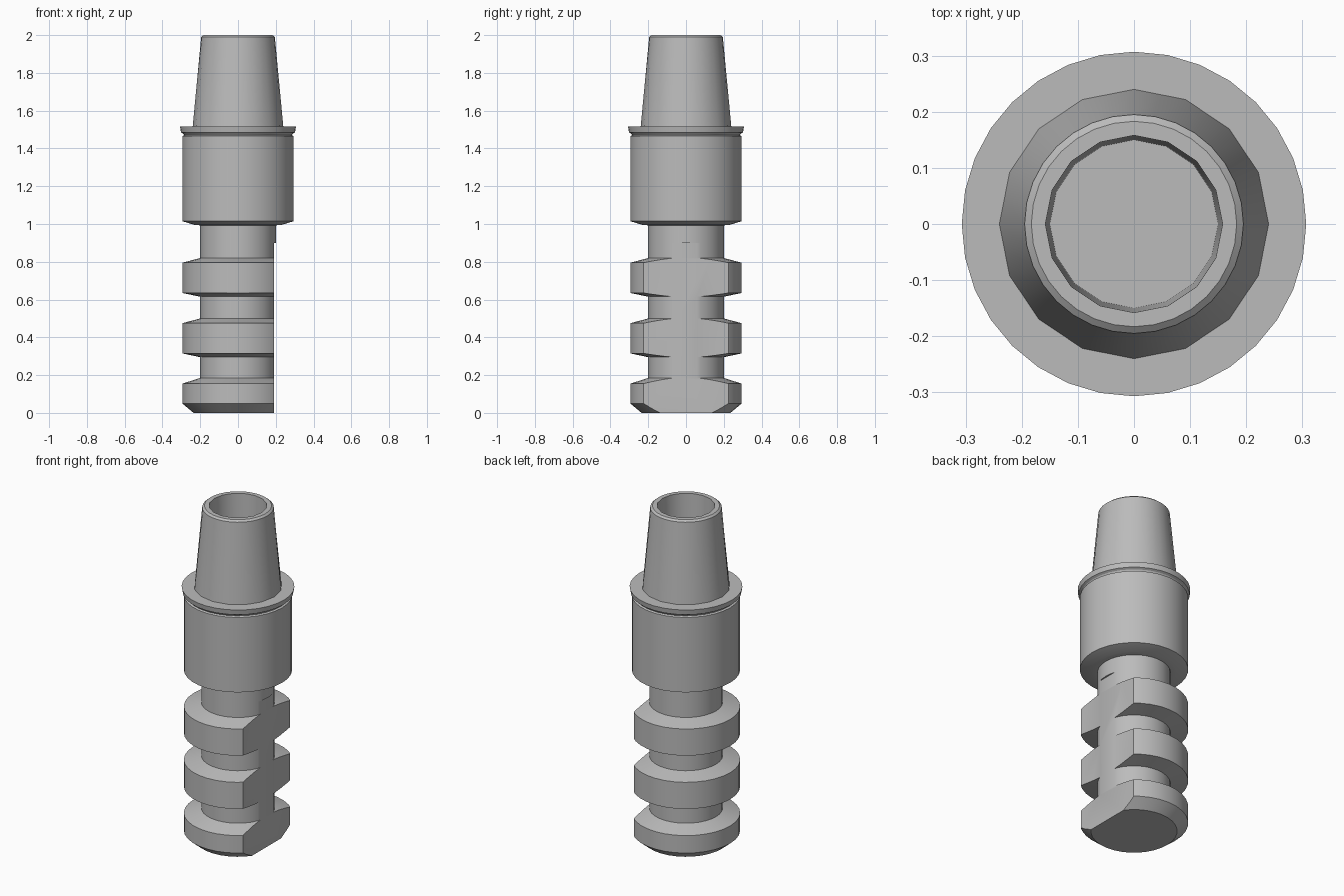
import bpy, bmesh, math

default = bpy.data.objects.get("Cube")
if default:
    bpy.data.objects.remove(default, do_unlink=True)

metal = bpy.data.materials.new("grey_metal")
GREY = (0.5, 0.5, 0.5, 1)
metal.use_nodes = True
metal.diffuse_color = GREY
metal.node_tree.nodes["Principled BSDF"].inputs["Base Color"].default_value = GREY
SIDES = 32


def ring(bm, radius, z, coarse):
    """One lathe ring; a coarse ring lies on a polygon of half as many sides."""
    verts = []
    for i in range(SIDES):
        a = math.tau * i / SIDES
        r = radius * (math.cos(math.tau / SIDES) if coarse and i % 2 else 1)
        verts.append(bm.verts.new((r * math.cos(a), r * math.sin(a), z)))
    return verts


def lathe(name, profile, coarse=(), flat=None):
    """Turn a bottom-to-top profile of (radius, z), optionally cut flat on +x."""
    bm = bmesh.new()
    rings = [ring(bm, r, z, i in coarse) for i, (r, z) in enumerate(profile)]
    for low, high in zip(rings, rings[1:]):
        for i in range(SIDES):
            j = (i + 1) % SIDES
            bm.faces.new((low[i], low[j], high[j], high[i]))
    bm.faces.new(rings[0][::-1])
    bm.faces.new(rings[-1])
    if flat:
        bmesh.ops.bisect_plane(bm, geom=bm.verts[:] + bm.edges[:] + bm.faces[:],
                               plane_co=(flat, 0, 0), plane_no=(1, 0, 0),
                               clear_outer=True)
        bmesh.ops.holes_fill(bm, edges=[e for e in bm.edges if e.is_boundary], sides=0)
    bmesh.ops.recalc_face_normals(bm, faces=bm.faces)
    mesh = bpy.data.meshes.new(name)
    bm.to_mesh(mesh)
    bm.free()
    mesh.materials.append(metal)
    obj = bpy.data.objects.new(name, mesh)
    bpy.context.collection.objects.link(obj)
    bpy.ops.object.select_all(action="DESELECT")
    obj.select_set(True)
    bpy.context.view_layer.objects.active = obj
    bpy.ops.object.shade_smooth_by_angle(angle=math.radians(25))
    return obj


CORE, OUTER = 0.2, 0.295

# Ribbed shank with a flat along its left side
shank = [(0.235, 0), (OUTER, 0.05), (OUTER, 0.155), (CORE, 0.185)]
for z in (0.295, 0.615):
    shank += [(CORE, z), (OUTER, z + 0.02), (OUTER, z + 0.18), (CORE, z + 0.205)]
lathe("ribbed_shank", shank + [(CORE, 0.9)], flat=0.19)

# Plain neck and collar above the flat
lathe("collar", [(CORE, 0.9), (CORE, 0.993), (0.23, 0.995), (OUTER, 1.015),
                 (OUTER, 1.465), (0.285, 1.47)])

# Thin flange
lathe("flange", [(0.285, 1.47), (0.29, 1.478), (0.302, 1.485), (0.307, 1.515)])

# Hollow tapered post
lathe("tapered_post", [(0.24, 1.515), (0.195, 1.99), (0.183, 2.0),
                       (0.158, 2.0), (0.15, 1.6)], coarse=(0, 3, 4))
